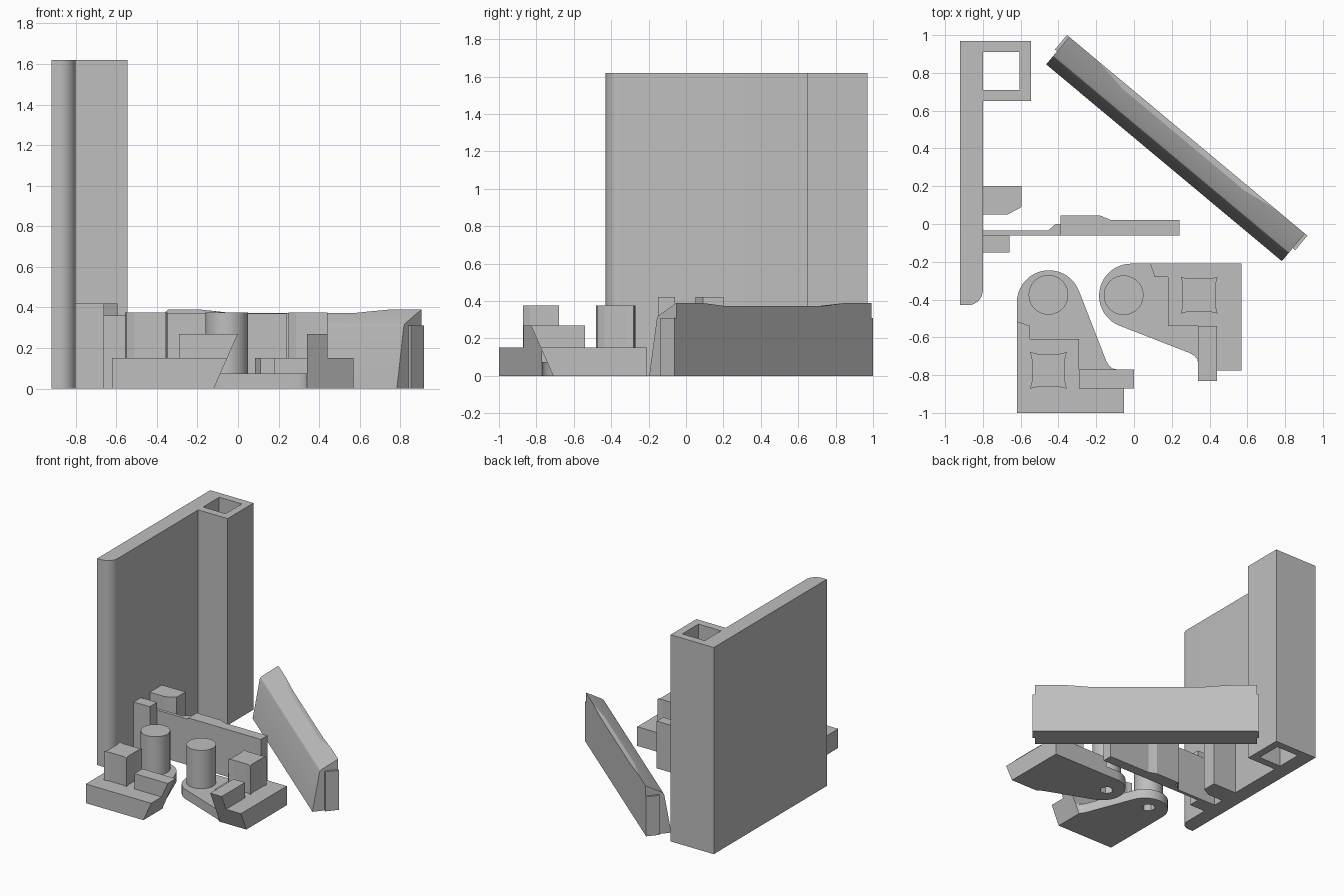
import bpy, bmesh, math
from mathutils import Vector

if "Cube" in bpy.data.objects:
    bpy.data.objects.remove(bpy.data.objects["Cube"])

grey = bpy.data.materials.new("light grey")
grey.diffuse_color = (0.52, 0.52, 0.52, 1)
grey.use_nodes = True
grey.node_tree.nodes["Principled BSDF"].inputs["Base Color"].default_value = grey.diffuse_color


def finish(bm, name):
    bmesh.ops.recalc_face_normals(bm, faces=bm.faces)
    me = bpy.data.meshes.new(name)
    bm.to_mesh(me)
    bm.free()
    ob = bpy.data.objects.new(name, me)
    bpy.context.collection.objects.link(ob)
    me.materials.append(grey)
    return ob


def loft(name, sections):
    """Skin a list of equal-length point rings and cap both ends."""
    bm = bmesh.new()
    rings = [[bm.verts.new(p) for p in s] for s in sections]
    n = len(rings[0])
    for a, b in zip(rings, rings[1:]):
        for i in range(n):
            j = (i + 1) % n
            bm.faces.new((a[i], a[j], b[j], b[i]))
    bm.faces.new(rings[0])
    bm.faces.new(rings[-1])
    return finish(bm, name)


def prism(name, pts, z0, z1, fn=lambda x, y, z: (x, y, z)):
    return loft(name, [[fn(x, y, z) for x, y in pts] for z in (z0, z1)])


def rect(x0, x1, y0, y1):
    return [(x0, y0), (x1, y0), (x1, y1), (x0, y1)]


def circle(cx, cy, r, n):
    return [(cx + r * math.cos(2 * math.pi * i / n),
             cy + r * math.sin(2 * math.pi * i / n)) for i in range(n)]


def activate(ob):
    bpy.ops.object.select_all(action='DESELECT')
    ob.select_set(True)
    bpy.context.view_layer.objects.active = ob


def smooth(ob):
    activate(ob)
    bpy.ops.object.shade_smooth_by_angle(angle=math.radians(25))


def cut(ob, cutter):
    mod = ob.modifiers.new("hole", 'BOOLEAN')
    mod.operation = 'DIFFERENCE'
    mod.solver = 'EXACT'
    mod.object = cutter
    activate(ob)
    bpy.ops.object.modifier_apply(modifier=mod.name)


# Tall wall panel with a rounded edge and a hollow square post
r = 0.08
arc = [(-0.80 - r + r * math.sin(t), -0.43 + r - r * math.cos(t))
       for t in [math.pi / 2 * i / 8 for i in range(9)]]
wall = prism("wall_panel", [(-0.92, 0.97), (-0.92, -0.43)] + arc +
             [(-0.80, 0.65), (-0.545, 0.65), (-0.545, 0.97)], 0, 1.62)
hole = prism("post_hole_cutter", rect(-0.80, -0.605, 0.71, 0.91), -0.1, 1.8)
cut(wall, hole)
bpy.data.objects.remove(hole)
smooth(wall)

# Stops and thin spring arm fixed to the wall
prism("large_stop", [(-0.80, 0.05), (-0.67, 0.05), (-0.595, 0.09),
                     (-0.595, 0.20), (-0.80, 0.20)], 0, 0.42)
prism("small_stop", rect(-0.80, -0.66, -0.15, -0.06), 0, 0.42)
prism("arm_neck", [(-0.80, -0.06), (-0.39, -0.06), (-0.39, 0.0), (-0.415, 0.0),
                   (-0.455, -0.035), (-0.80, -0.035)], 0, 0.36)
prism("arm_blade", [(-0.39, -0.06), (0.24, -0.06), (0.24, 0.02), (-0.12, 0.02),
                    (-0.18, 0.045), (-0.39, 0.045)], 0, 0.37)


# Two mirrored hinge brackets, drawn in corner coordinates (u, v)
def bracket(side, place):
    def fn(u, v, z):      # bar end follows a sloped plane
        return place(u, min(v, 0.50 + 0.444 * z), z)

    end = 0.7
    prism(side + "_bracket_base",
          [(0, 0), (0.485, 0), (0.46, 0.07), (0.39, 0.07), (0.39, 0.33),
           (0.13, 0.33), (0.13, end), (0, end)], 0, 0.15, fn)
    prism(side + "_bracket_bar", rect(0.13, 0.23, 0.33, end), 0, 0.27, fn)
    rounded = [(0.585 + 0.17 * math.sin(t), 0.17 - 0.17 * math.cos(t))
               for t in [math.radians(158) * i / 18 for i in range(19)]]
    head = prism(side + "_bracket_head",
                 [(0.23, 0.33), (0.39, 0.33), (0.39, 0.07), (0.46, 0.07), (0.485, 0)]
                 + rounded + [(0.275, 0.473), (0.25, 0.488), (0.235, 0.505), (0.23, 0.53)],
                 0, 0.075, fn)
    pin = prism(side + "_round_pin", circle(0.625, 0.167, 0.105, 40), 0.075, 0.375, place)
    socket = prism("socket_cutter", circle(0.625, 0.167, 0.05, 6), -0.1, 0.2, place)
    for ob in (head, pin):
        cut(ob, socket)
        smooth(ob)
    bpy.data.objects.remove(socket)
    # Square peg with slightly pinched sides
    peg = []
    for k in range(4):
        c, s = [(1, 0), (0, 1), (-1, 0), (0, -1)][k]
        for a, b in ((0.097, -0.097), (0.088, -0.06), (0.088, 0.06)):
            peg.append((0.225 + a * c - b * s, 0.167 + a * s + b * c))
    prism(side + "_square_peg", peg, 0.15, 0.375, place)


bracket("left", lambda u, v, z: (v - 0.62, u - 1.0, z))
bracket("right", lambda u, v, z: (0.57 - u, -0.21 - v, z))

# Slanted plank: leaning front, sloped top, ridge lower in the middle
origin = Vector((-0.465, 0.845, 0))
along = Vector((0.768, -0.641, 0))
across = Vector((0.641, 0.768, 0))


def on_plank(s, w, z):
    return origin + along * s + across * w + Vector((0, 0, z))


ridge = [(0, 0.39), (0.2, 0.39), (0.3, 0.382), (0.39, 0.374),
         (1.235, 0.374), (1.325, 0.382), (1.425, 0.39), (1.625, 0.39)]
sections = []
for s, zc in ridge:
    wc = 0.07 + (zc - 0.325) / 0.545
    prof = [(0, 0), (0.052, 0.30), (0.058, 0.315), (0.07, 0.325),
            (wc, zc), (0.19, zc), (0.19, 0)]
    sections.append([on_plank(s, w, z) for w, z in prof])
smooth(loft("slanted_plank", sections))
for name, s0, s1 in (("plank_left_tab", -0.015, 0), ("plank_right_tab", 1.625, 1.642)):
    prism(name, rect(s0, s1, 0.09, 0.19), 0, 0.31, on_plank)
